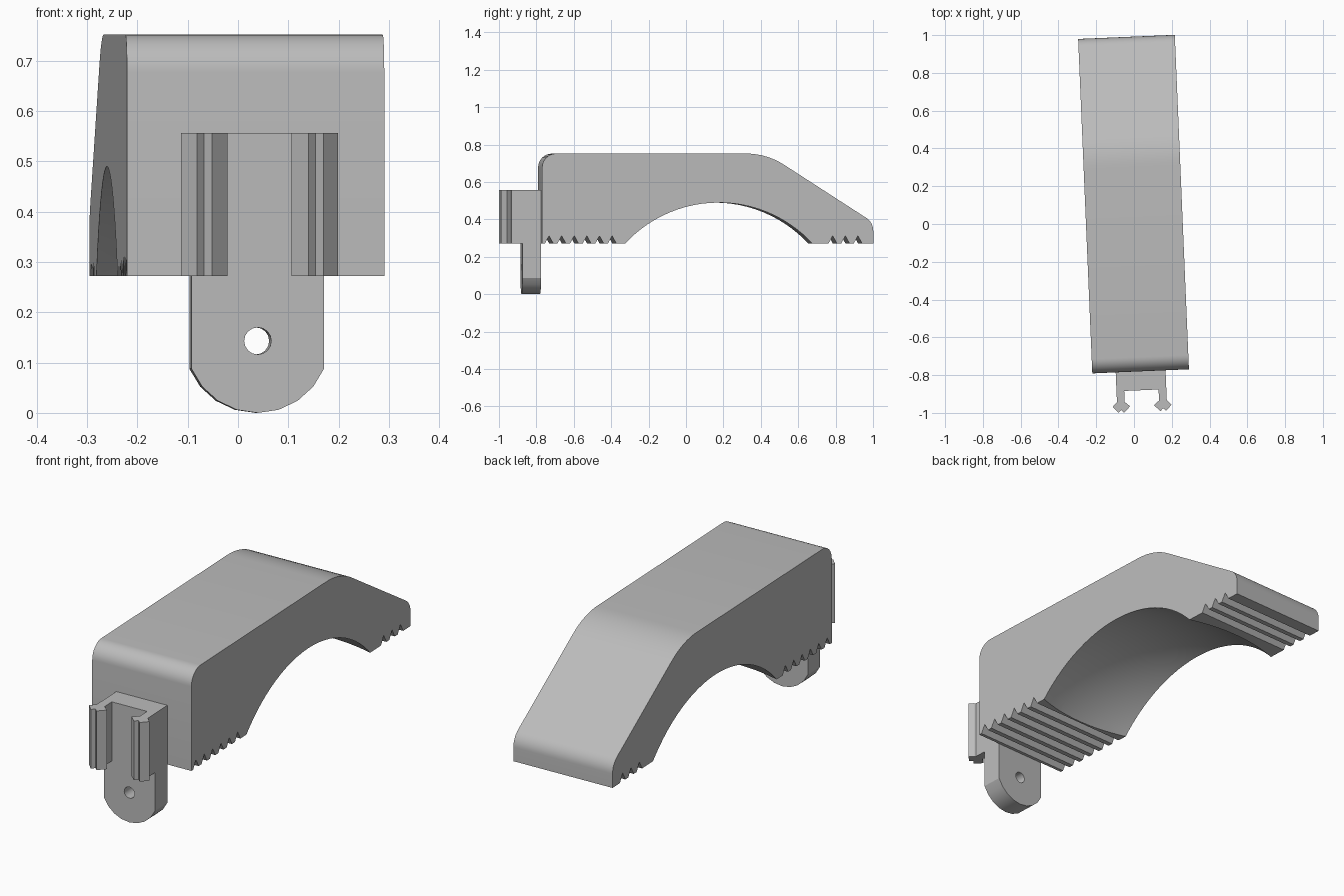
import bpy, bmesh, math
from mathutils import Vector, Matrix

cube = bpy.data.objects.get("Cube")
if cube:
    bpy.data.objects.remove(cube, do_unlink=True)

grey = bpy.data.materials.new("plain grey")
grey.use_nodes = True
COLOUR = (0.5, 0.5, 0.5, 1)
grey.diffuse_color = COLOUR
grey.node_tree.nodes["Principled BSDF"].inputs["Base Color"].default_value = COLOUR

# Everything is built square, then turned slightly about the front centre
PLACE = Matrix.Translation((0.035, -0.78, 0)) @ Matrix.Rotation(math.radians(2.42), 4, "Z")


def finish(name, bm):
    bmesh.ops.recalc_face_normals(bm, faces=bm.faces)
    mesh = bpy.data.meshes.new(name)
    bm.to_mesh(mesh)
    bm.free()
    mesh.materials.append(grey)
    ob = bpy.data.objects.new(name, mesh)
    ob.matrix_world = PLACE
    bpy.context.collection.objects.link(ob)
    return ob


def prism(name, points, push):
    """Extrude a flat outline along a vector."""
    bm = bmesh.new()
    face = bm.faces.new([bm.verts.new(p) for p in points])
    new = bmesh.ops.extrude_face_region(bm, geom=[face])["geom"]
    bmesh.ops.translate(bm, vec=push, verts=[v for v in new if isinstance(v, bmesh.types.BMVert)])
    return finish(name, bm)


def lathe(name, centre, stations, turn, count):
    """Rings of (offset, radius) along x, turned by a matrix."""
    bm = bmesh.new()
    rings = []
    for x, r in stations:
        angles = [2 * math.pi * i / count for i in range(count)]
        rings.append([bm.verts.new(Vector(centre) + turn @ Vector((x, r * math.sin(a), r * math.cos(a))))
                      for a in angles])
    for a, b in zip(rings, rings[1:]):
        for i in range(count):
            j = (i + 1) % count
            bm.faces.new((a[i], a[j], b[j], b[i]))
    bm.faces.new(rings[0])
    bm.faces.new(rings[-1])
    return finish(name, bm)


def fillet(before, corner, after, t, steps=8):
    """Circular rounding of a corner with tangent length t."""
    c = Vector(corner)
    u, v = (Vector(before) - c).normalized(), (Vector(after) - c).normalized()
    w = math.sin(u.angle(v) / 2)
    out = []
    for i in range(steps + 1):
        s = i / steps
        k = ((1 - s) ** 2, 2 * w * s * (1 - s), s * s)
        out.append(c + (u * k[0] + v * k[2]) * t / sum(k))
    return out


def cut(ob, cutter):
    mod = ob.modifiers.new("cut", "BOOLEAN")
    mod.operation, mod.solver, mod.object = "DIFFERENCE", "EXACT", cutter
    activate(ob)
    bpy.ops.object.modifier_apply(modifier=mod.name)
    bpy.data.objects.remove(cutter, do_unlink=True)


def activate(ob):
    bpy.ops.object.select_all(action="DESELECT")
    ob.select_set(True)
    bpy.context.view_layer.objects.active = ob


def smooth(ob):
    activate(ob)
    bpy.ops.object.shade_smooth_by_angle(angle=math.radians(28))


# Body: side profile with rounded corners and gripping notches underneath
LOW, TOP, LENGTH, HALF = 0.272, 0.752, 1.772, 0.256
foot, brow, bend, tail, heel = (0, LOW), (0, TOP), (1.202, TOP), (LENGTH, 0.384), (LENGTH, LOW)
profile = [Vector(foot)]
profile += fillet(foot, brow, bend, 0.075)
profile += fillet(brow, bend, tail, 0.11)
profile += fillet(bend, tail, heel, 0.045)
profile.append(Vector(heel))
notches = [0.037 + 0.0675 * i for i in range(6)] + [1.555 + 0.0675 * i for i in range(3)]
for y in reversed(notches):
    profile += [Vector((y + 0.022, LOW)), Vector((y, LOW + 0.04)), Vector((y - 0.022, LOW))]
body = prism("body", [(-HALF, p.x, p.y) for p in profile], (2 * HALF, 0, 0))

# Hollow arch through the underside, slightly wider in the middle
stations = []
for i in range(-12, 13):
    x = 0.3 * i / 12
    stations.append((x, 0.682 + 0.03 * (1 - (x / HALF) ** 2)))
cut(body, lathe("arch_cutter", (0, 0.945, -0.192), stations, Matrix.Identity(3), 96))
smooth(body)

# Clip tab: rounded lower end with a pin hole
WIDE, DEEP, HOLE_Z, ROUND = 0.132, 0.1, 0.143, 0.143
reach = math.asin(WIDE / ROUND)
outline = [(-WIDE, 0, LOW)]
for i in range(9):
    a = reach * (i / 4 - 1)
    outline.append((ROUND * math.sin(a), 0, HOLE_Z - ROUND * math.cos(a)))
outline.append((WIDE, 0, LOW))
tab = prism("clip_tab", outline, (0, -DEEP, 0))
cut(tab, lathe("hole_cutter", (0, -DEEP / 2, HOLE_Z), [(-0.1, 0.027), (0.1, 0.027)],
               Matrix.Rotation(math.pi / 2, 3, "Z"), 16))
smooth(tab)

# Clip rail: channel with two double-pointed jaws
jaw = [(0.091, -DEEP), (0.091, -0.16), (0.082, -0.165), (0.064, -0.183), (0.096, -0.215),
       (0.111, -0.2), (0.126, -0.215), (0.156, -0.183), (0.14, -0.165), (WIDE, -0.16), (WIDE, 0)]
plan = jaw + [(-x, y) for x, y in reversed(jaw)]
prism("clip_rail", [(x, y, LOW) for x, y in plan], (0, 0, 0.284))
